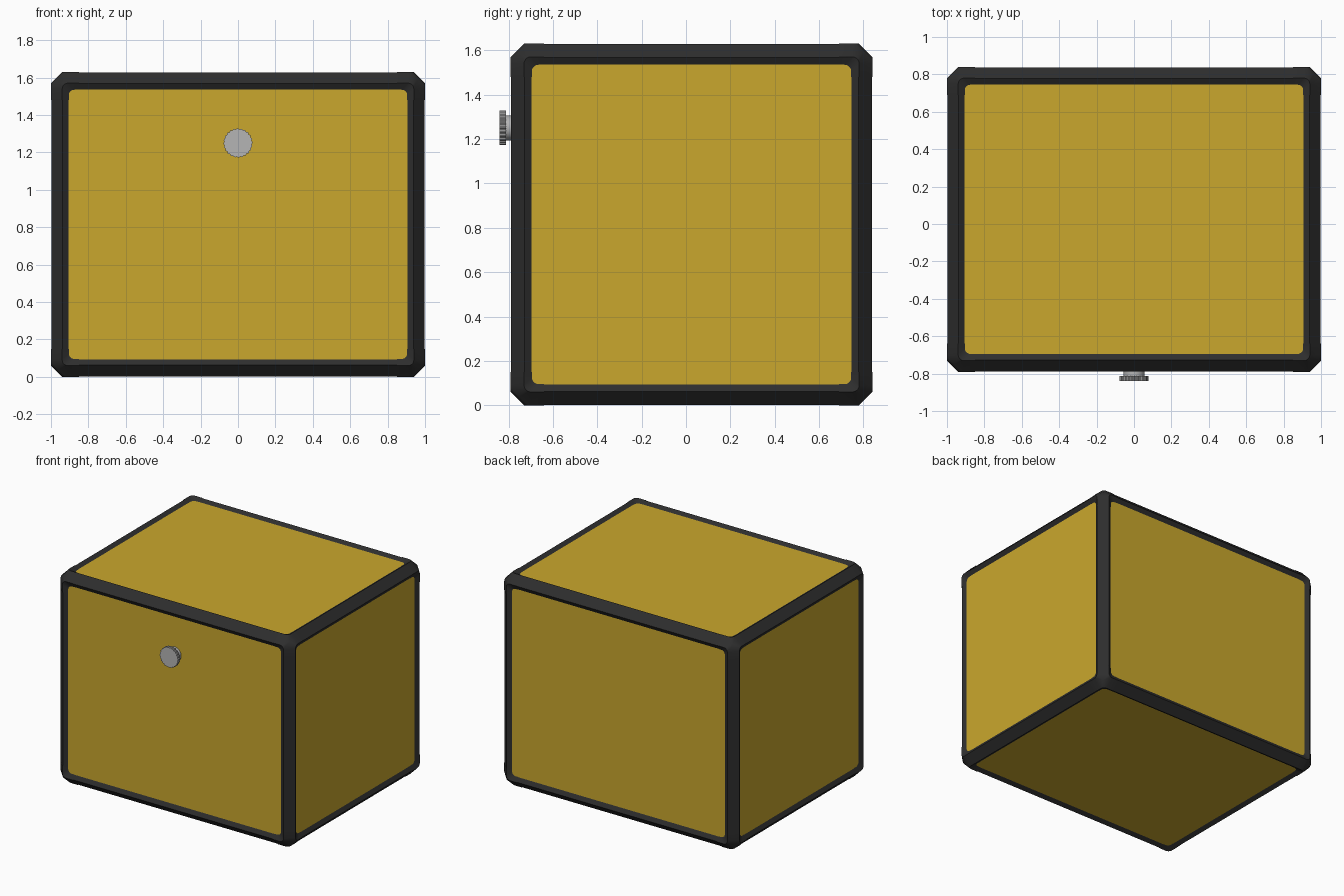
import bpy, bmesh, math
from itertools import product
from mathutils import Vector

cube = bpy.data.objects.get("Cube")
if cube:
    bpy.data.objects.remove(cube)

CENTRE = Vector((0, 0.025, 0.815))
HALF = Vector((1, 0.815, 0.815))
RECESS = 0.02      # panels sit this far below the frame
CHAMFER = 0.06     # outer chamfer of the frame
INNER = 0.104      # foot of the frame's inner slope
FOOT = 0.025       # depth of that foot
REACH = 0.15       # length of the corner pieces
STEP = 0.002       # bars sit slightly below the corner pieces


def material(name, colour, rough):
    m = bpy.data.materials.new(name)
    m.use_nodes = True
    m.diffuse_color = (*colour, 1)
    bsdf = m.node_tree.nodes["Principled BSDF"]
    bsdf.inputs["Base Color"].default_value = (*colour, 1)
    bsdf.inputs["Roughness"].default_value = rough
    return m


yellow = material("mustard yellow", (0.59, 0.39, 0.026), 0.6)
black = material("charcoal black", (0.027, 0.027, 0.027), 0.6)
grey = material("light grey", (0.46, 0.46, 0.46), 0.5)


def finish(name, bm, mat, smooth=True):
    mesh = bpy.data.meshes.new(name)
    bm.to_mesh(mesh)
    bm.free()
    mesh.materials.append(mat)
    ob = bpy.data.objects.new(name, mesh)
    bpy.context.collection.objects.link(ob)
    if smooth:
        bpy.ops.object.select_all(action='DESELECT')
        ob.select_set(True)
        bpy.context.view_layer.objects.active = ob
        bpy.ops.object.shade_smooth_by_angle(angle=math.radians(25))
    return ob


def place(local, signs):
    """Inward distances from an outer corner to world space."""
    return CENTRE + Vector([s * (h - p) for s, h, p in zip(signs, HALF, local)])


def on_axes(axes, values):
    p = [0, 0, 0]
    for a, v in zip(axes, values):
        p[a] = v
    return p


# Yellow body with its edges tucked under the frame
bm = bmesh.new()
bmesh.ops.create_cube(bm, size=2)
for v in bm.verts:
    v.co = CENTRE + Vector([c * (h - RECESS) for c, h in zip(v.co, HALF)])
bmesh.ops.bevel(bm, geom=bm.edges[:], offset=0.05, segments=1, affect='EDGES')
finish("body_panels", bm, yellow, smooth=False)

# Twelve edge bars, each a chamfered cross-section run between two corners
profile = [(0, CHAMFER), (CHAMFER, 0), (INNER, FOOT), (FOOT, INNER)]
bm = bmesh.new()
for axis in range(3):
    j, k = (axis + 1) % 3, (axis + 2) % 3
    for sj, sk in product((-1, 1), repeat=2):
        rings = []
        for end in (-1, 1):
            signs = on_axes((axis, j, k), (end, sj, sk))
            rings.append([bm.verts.new(place(on_axes(
                (axis, j, k), (REACH - 0.01, u + STEP, v + STEP)), signs))
                for u, v in profile])
        a, b = rings
        n = len(profile)
        for i in range(n):
            bm.faces.new((a[i], a[(i + 1) % n], b[(i + 1) % n], b[i]))
        bm.faces.new(a)
        bm.faces.new(b)
bmesh.ops.recalc_face_normals(bm, faces=bm.faces[:])
finish("edge_bars", bm, black)


def bend(offset, radius, steps=5):
    """Two straight runs joined by a rounded inside corner."""
    c = offset + radius
    arc = [(c - radius * math.sin(t), c - radius * math.cos(t))
           for t in (math.pi / 2 * i / steps for i in range(steps + 1))]
    return [(REACH, offset)] + arc + [(offset, REACH)]


# Eight corner pieces: three filleted arms around a rounded tip
peak, foot = bend(CHAMFER, 0.03), bend(INNER, 0.03)
bm = bmesh.new()
for signs in product((-1, 1), repeat=3):
    def face(points):
        f = bm.faces.new([bm.verts.new(place(p, signs)) for p in points])
        f.normal_update()
        if f.normal.dot(Vector(signs)) < 0:
            f.normal_flip()

    tip = (0.038, 0.038, 0.038)
    for k in range(3):
        axes = ((k + 1) % 3, (k + 2) % 3, k)
        top = [on_axes(axes, (u, v, 0)) for u, v in peak]
        low = [on_axes(axes, (u, v, FOOT)) for u, v in foot]
        # inner slope down to the panel
        for i in range(len(top) - 1):
            face((top[i], top[i + 1], low[i + 1], low[i]))
        # fan from the tip to the fillet
        for i in range(1, len(top) - 2):
            face((tip, top[i], top[i + 1]))
        # chamfered arm and its wedge of the tip
        edge = (k, axes[0], axes[1])
        near, far = peak[1], peak[0]
        arm = [on_axes(edge, q) for q in (
            (far[0], CHAMFER, 0), (near[0], CHAMFER, 0),
            (near[0], 0, CHAMFER), (far[0], 0, CHAMFER))]
        face(arm)
        face((tip, arm[1], arm[2]))
bmesh.ops.remove_doubles(bm, verts=bm.verts[:], dist=0.0001)
finish("corner_pieces", bm, black)


def turned(name, y0, y1, radii):
    """Disc along y whose rim cycles through the given radii."""
    bm = bmesh.new()
    n = len(radii)
    rims = [[bm.verts.new((r * math.cos(math.tau * i / n), y,
                           1.25 + r * math.sin(math.tau * i / n)))
             for i, r in enumerate(radii)] for y in (y0, y1)]
    for i in range(n):
        m = (i + 1) % n
        bm.faces.new((rims[0][i], rims[0][m], rims[1][m], rims[1][i]))
    for rim in rims:
        bm.faces.new(rim)
    bmesh.ops.recalc_face_normals(bm, faces=bm.faces[:])
    return finish(name, bm, grey)


# Front knob: ridged head on a plain stem
turned("knob_head", -0.84, -0.812, [0.078, 0.078, 0.074, 0.074] * 24)
turned("knob_stem", -0.815, -0.76, [0.056] * 32)
